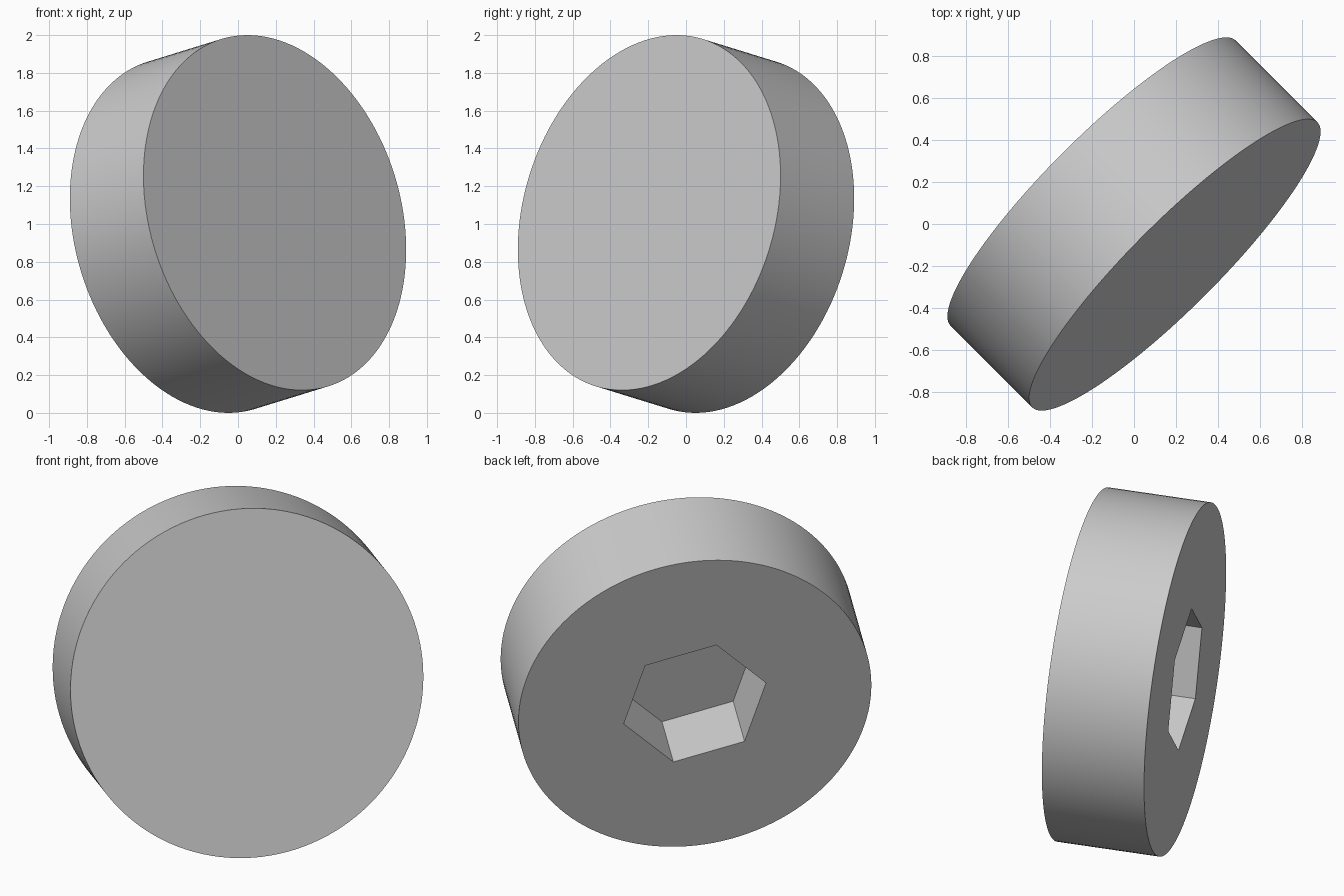
import bpy, math
from mathutils import Matrix, Vector

if "Cube" in bpy.data.objects:
    bpy.data.objects.remove(bpy.data.objects["Cube"])

RADIUS, THICKNESS = 0.962, 0.564
SOCKET_RADIUS, SOCKET_DEPTH = 0.398, 0.36

# Tilted frame: local z leaves the socketed face
axis = Vector((-0.691, 0.691, -0.213)).normalized()
side = Vector((-1, -1, 0)).normalized()
rise = axis.cross(side)
frame = Matrix((side, rise, axis)).transposed().to_4x4()
frame.translation = (0, 0, 1)

grey = bpy.data.materials.new("light grey")
grey.use_nodes = True
colour = (0.6, 0.6, 0.6, 1)
grey.diffuse_color = colour
grey.node_tree.nodes["Principled BSDF"].inputs["Base Color"].default_value = colour


def prism(name, sides, radius, depth, z, spin=0.0):
    """Prism along the tilted axis, with a vertex at the spin angle."""
    bpy.ops.mesh.primitive_cylinder_add(vertices=sides, radius=radius, depth=depth)
    obj = bpy.context.object
    obj.name = name
    first = obj.data.vertices[0].co
    turn = spin - math.atan2(first.y, first.x)
    obj.data.transform(Matrix.Translation((0, 0, z)) @ Matrix.Rotation(turn, 4, "Z"))
    obj.matrix_world = frame
    obj.data.materials.append(grey)
    return obj


# Hexagonal socket cutter, standing proud of the face for a clean cut
margin = 0.1
cutter = prism("socket_cutter", 6, SOCKET_RADIUS, SOCKET_DEPTH + margin,
               THICKNESS / 2 + (margin - SOCKET_DEPTH) / 2, math.radians(15))
cutter.hide_render = True

# Round disc with the blind hexagonal socket
disc = prism("socketed_disc", 128, RADIUS, THICKNESS, 0)
cut = disc.modifiers.new("socket", "BOOLEAN")
cut.operation = "DIFFERENCE"
cut.solver = "EXACT"
cut.object = cutter
bpy.context.view_layer.update()
bpy.ops.object.modifier_apply(modifier=cut.name)
bpy.data.objects.remove(cutter)
bpy.ops.object.shade_smooth_by_angle(angle=math.radians(30))
